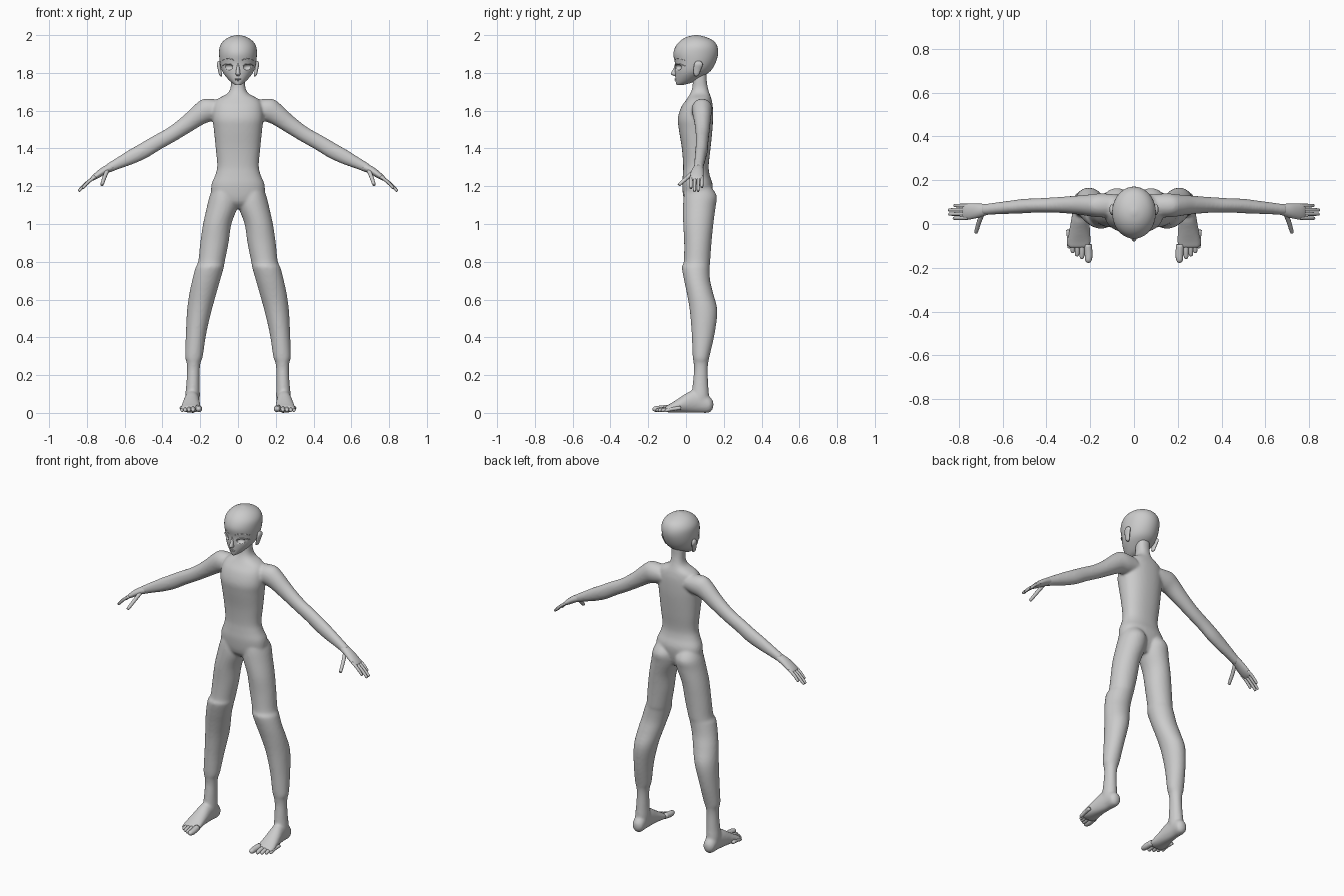
import bpy, bmesh, math
from mathutils import Vector

X, Y, Z = Vector((1, 0, 0)), Vector((0, 1, 0)), Vector((0, 0, 1))


def smooth_rows(rows, steps=4):
    """Catmull-Rom interpolation of rows of numbers."""
    out = []
    for i in range(len(rows) - 1):
        p = [rows[max(i - 1, 0)], rows[i], rows[i + 1], rows[min(i + 2, len(rows) - 1)]]
        for k in range(steps):
            t = k / steps
            out.append([0.5 * (2 * b + (c - a) * t + (2 * a - 5 * b + 4 * c - d) * t * t
                               + (3 * b - a - 3 * c + d) * t ** 3) for a, b, c, d in zip(*p)])
    return out + [list(rows[-1])]


def loft(bm, rows, u, v, sides=24, s=1, power=1.0, steps=4):
    """Skin elliptical rings; a row is centre x, y, z, radius along u, radius along v."""
    rings = []
    for x, y, z, ru, rv in smooth_rows(rows, steps):
        ring = []
        for k in range(sides):
            a = 2 * math.pi * k / sides
            c, n = math.cos(a), math.sin(a)
            c = math.copysign(abs(c) ** power, c)
            n = math.copysign(abs(n) ** power, n)
            p = Vector((x, y, z)) + u * (ru * c) + v * (rv * n)
            ring.append(bm.verts.new((p.x * s, p.y, p.z)))
        rings.append(ring)
    for a, b in zip(rings, rings[1:]):
        for k in range(sides):
            j = (k + 1) % sides
            bm.faces.new((a[k], a[j], b[j], b[k]))
    bm.faces.new(rings[0])
    bm.faces.new(rings[-1])


def digit(bm, pts, r, s=1, flat=1.0):
    """Rounded finger or toe through the given points."""
    pts = [Vector(p) for p in pts]
    d = (pts[-1] - pts[0]).normalized()
    u = d.cross(Z).normalized()
    v = u.cross(d)
    rows = [(*p, r, r * flat) for p in pts[:-1]]
    tip = pts[-1]
    rows += [(*(tip - d * r * 0.8), r * 0.85, r * 0.85 * flat),
             (*(tip - d * r * 0.2), r * 0.5, r * 0.5 * flat), (*tip, r * 0.1, r * 0.1)]
    loft(bm, rows, u, v, 12, s, steps=3)


def finish(name, bm):
    bmesh.ops.recalc_face_normals(bm, faces=bm.faces)
    mesh = bpy.data.meshes.new(name)
    bm.to_mesh(mesh)
    bm.free()
    mesh.shade_smooth()
    ob = bpy.data.objects.new(name, mesh)
    bpy.context.collection.objects.link(ob)
    return ob


def ellipsoid(bm, centre, radii):
    vs = bmesh.ops.create_uvsphere(bm, u_segments=24, v_segments=14, radius=1)["verts"]
    for p in vs:
        p.co = Vector(centre) + Vector(p.co[i] * radii[i] for i in range(3))


# Body: torso and neck (z, half width, front y, back y)
torso = [(1.08, .05, .03, .11), (1.12, .13, -.008, .13), (1.2, .142, -.02, .142),
         (1.26, .12, -.017, .125), (1.31, .11, -.015, .12), (1.4, .118, -.022, .13),
         (1.5, .128, -.038, .14), (1.56, .135, -.043, .143), (1.62, .13, -.025, .142),
         (1.66, .11, .003, .135), (1.69, .057, .022, .125), (1.72, .04, .033, .116),
         (1.76, .038, .036, .11), (1.81, .038, .036, .11)]
body = bmesh.new()
loft(body, [(0, (f + b) / 2, z, w, (b - f) / 2) for z, w, f, b in torso], X, Y, 40, power=.88)

# Legs (z, inner x, outer x, front y, back y)
leg = [(1.2, .02, .13, 0, .13), (1.15, .003, .15, -.012, .163), (1.09, .003, .165, -.016, .157),
       (1.0, .035, .185, -.015, .145), (.9, .05, .2, -.01, .135), (.8, .07, .211, -.012, .128),
       (.77, .075, .225, -.022, .125), (.7, .095, .243, -.01, .128), (.63, .115, .258, .005, .145),
       (.54, .14, .27, .02, .166), (.42, .168, .276, .03, .152), (.3, .186, .28, .035, .125),
       (.265, .198, .272, .04, .118), (.22, .203, .27, .042, .115), (.15, .203, .274, .035, .118),
       (.08, .202, .28, .03, .122), (.03, .21, .27, .03, .115)]
# Feet, heel to ball
foot = [(.24, .145, .045, .012, .016), (.24, .125, .044, .034, .042), (.242, .07, .06, .037, .06),
        (.245, .02, .057, .042, .057), (.248, -.03, .042, .048, .041), (.25, -.08, .026, .054, .025),
        (.25, -.11, .02, .05, .015)]
# Arms, shoulder to wrist
arm = [(.08, .085, 1.61, .055, .05), (.15, .085, 1.605, .065, .055), (.2, .085, 1.583, .057, .05),
       (.27, .087, 1.53, .047, .042), (.35, .087, 1.475, .041, .036), (.43, .085, 1.43, .041, .033),
       (.5, .082, 1.388, .042, .033), (.57, .076, 1.352, .038, .03), (.64, .07, 1.318, .029, .027),
       (.69, .065, 1.293, .024, .025)]
for s in (1, -1):
    loft(body, [((i + o) / 2, (f + b) / 2, z, (o - i) / 2, (b - f) / 2) for z, i, o, f, b in leg],
         X, Y, 28, s)
    loft(body, foot, X, Z, 24, s)
    loft(body, arm, Vector((.45, 0, .89)), Y, 24, s)
body = finish("body", body)
m = body.modifiers.new("blend", "REMESH")
m.mode, m.voxel_size, m.use_smooth_shade = "VOXEL", .007, True
m = body.modifiers.new("relax", "SMOOTH")
m.factor, m.iterations = .5, 8

# Hands and toes
palm = [(.665, .067, 1.305, .022, .024), (.71, .061, 1.282, .02, .032),
        (.75, .057, 1.255, .016, .036), (.775, .057, 1.237, .010, .034), (.78, .057, 1.233, .004, .028)]
fingers = [(.028, .026, .825, 1.188), (.047, .045, .845, 1.173),
           (.066, .064, .846, 1.174), (.084, .084, .822, 1.193)]
toes = [(.207, -.178, .018), (.237, -.16, .012), (.259, -.148, .0115), (.279, -.133, .011),
        (.295, -.112, .0105)]
for side, s in (("left", 1), ("right", -1)):
    hand = bmesh.new()
    loft(hand, palm, Vector((.6, 0, .8)), Y, 20, s)
    for y0, y1, x, z in fingers:
        digit(hand, [(.755, y0, 1.251), ((.76 + x) / 2, (y0 + y1) / 2, (1.257 + z) / 2), (x, y1, z)],
              .0085, s)
    digit(hand, [(.69, .05, 1.287), (.705, .015, 1.253), (.722, -.04, 1.205)], .0105, s)
    finish(side + "_hand", hand)
    bm = bmesh.new()
    for x, y, r in toes:
        digit(bm, [(x + .004, y + .085, .026), (x, y + .04, .021), (x, y, r + .001)], r, s, .95)
    finish(side + "_toes", bm)

# Head (z, half width, front y, back y)
skull = [(1.735, .012, -.05, -.02), (1.75, .035, -.054, .035), (1.78, .064, -.057, .088),
         (1.81, .084, -.058, .13), (1.85, .095, -.058, .155), (1.9, .1, -.067, .17),
         (1.94, .096, -.055, .166), (1.97, .076, -.03, .145), (1.99, .045, .004, .104),
         (2.0, .008, .045, .063)]
bm = bmesh.new()
loft(bm, [(0, (f + b) / 2, z, w, (b - f) / 2) for z, w, f, b in skull], X, Y, 40)
head = finish("head", bm)

# Eye sockets
bm = bmesh.new()
for s in (1, -1):
    ellipsoid(bm, (s * .052, -.042, 1.83), (.026, .02, .016))
cutter = finish("eye_socket_cutter", bm)
cutter.hide_render = True
cutter.hide_set(True)
m = head.modifiers.new("sockets", "BOOLEAN")
m.operation, m.object = "DIFFERENCE", cutter

# Nose and lips
bm = bmesh.new()
loft(bm, [(0, -.05, 1.85, .004, .008), (0, -.055, 1.825, .008, .01), (0, -.06, 1.805, .011, .017),
          (0, -.058, 1.793, .012, .021), (0, -.053, 1.783, .006, .01)], X, Y, 16)
finish("nose", bm)
bm = bmesh.new()
ellipsoid(bm, (0, -.054, 1.768), (.018, .007, .003))
ellipsoid(bm, (0, -.053, 1.761), (.012, .007, .003))
finish("lips", bm)


def face_y(x):
    return .05 - .109 * math.sqrt(1 - (x / .098) ** 2)


# Brows, upper lashes and ears
for side, s in (("left", 1), ("right", -1)):
    bm = bmesh.new()
    loft(bm, [(x, face_y(x) - .001, z, .004, r) for x, z, r in
              ((.018, 1.866, .001), (.035, 1.873, .003), (.06, 1.877, .003), (.084, 1.866, .001))],
         Y, Z, 10, s)
    finish(side + "_brow", bm)
    bm = bmesh.new()
    loft(bm, [(x, face_y(x) - .001, z, .005, r) for x, z, r in
              ((.026, 1.836, .001), (.04, 1.846, .003), (.062, 1.847, .003), (.084, 1.837, .001))],
         Y, Z, 10, s)
    finish(side + "_lash", bm)
    bm = bmesh.new()
    loft(bm, [(.088, .055, 1.782, .003, .004), (.092, .055, 1.79, .008, .013),
              (.098, .06, 1.82, .009, .02), (.102, .066, 1.845, .01, .023),
              (.1, .066, 1.86, .007, .014), (.098, .066, 1.864, .002, .004)], X, Y, 20, s)
    finish(side + "_ear", bm)
